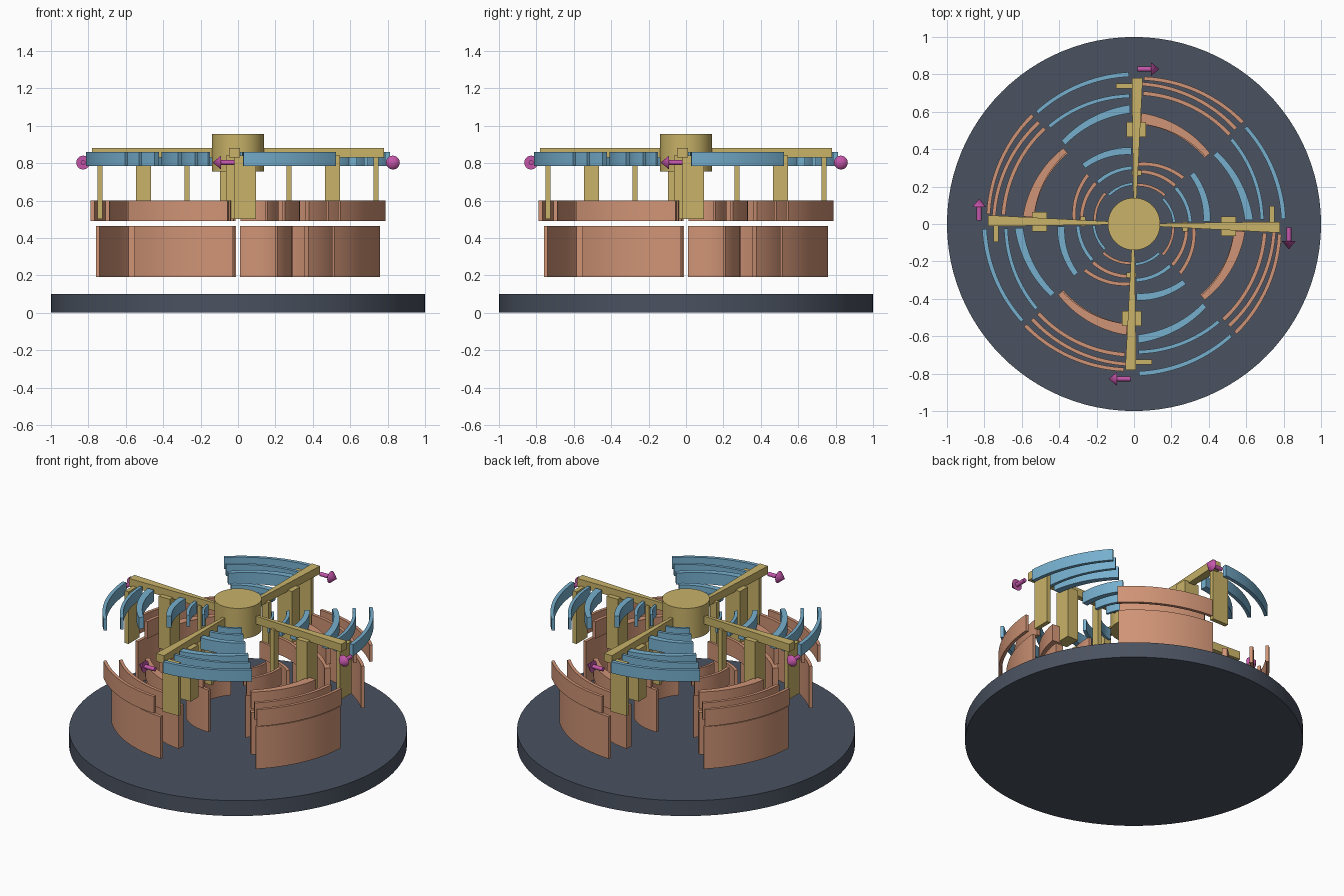
import bpy, bmesh
from math import radians, sin, cos, pi
from mathutils import Matrix

cube = bpy.data.objects.get("Cube")
if cube:
    bpy.data.objects.remove(cube, do_unlink=True)


def material(name, rgb):
    """Flat material from display values, converted to linear."""
    lin = [((c / 255 + 0.055) / 1.055) ** 2.4 for c in rgb] + [1.0]
    m = bpy.data.materials.new(name)
    m.use_nodes = True
    m.diffuse_color = lin
    m.node_tree.nodes["Principled BSDF"].inputs["Base Color"].default_value = lin
    return m


SLATE = material("slate", (74, 82, 96))
COPPER = material("copper", (208, 148, 118))
BLUE = material("sky blue", (118, 175, 206))
BRASS = material("brass", (200, 178, 104))
PINK = material("magenta", (196, 86, 170))


def finish(name, bm, mat, turn=0.0):
    bmesh.ops.recalc_face_normals(bm, faces=bm.faces[:])
    mesh = bpy.data.meshes.new(name)
    bm.to_mesh(mesh)
    bm.free()
    mesh.materials.append(mat)
    ob = bpy.data.objects.new(name, mesh)
    ob.rotation_euler.z = turn
    bpy.context.collection.objects.link(ob)
    bpy.ops.object.select_all(action="DESELECT")
    ob.select_set(True)
    bpy.context.view_layer.objects.active = ob
    bpy.ops.object.shade_smooth_by_angle(angle=radians(30))
    return ob


def prism(bm, outline, z0, z1):
    """Extrude a flat outline from z0 to z1."""
    face = bm.faces.new([bm.verts.new((x, y, z0)) for x, y in outline])
    top = bmesh.ops.extrude_face_region(bm, geom=[face])["geom"]
    verts = [v for v in top if isinstance(v, bmesh.types.BMVert)]
    bmesh.ops.translate(bm, verts=verts, vec=(0, 0, z1 - z0))


def vane(bm, r0, r1, w0, w1, a0, a1, z0, z1, steps=20):
    """Curved strip whose mid radius and width change along its sweep."""
    outer, inner = [], []
    for i in range(steps + 1):
        t = i / steps
        a = radians(a0 + (a1 - a0) * t)
        r, h = r0 + (r1 - r0) * t, (w0 + (w1 - w0) * t) / 2
        outer.append(((r + h) * cos(a), (r + h) * sin(a)))
        inner.append(((r - h) * cos(a), (r - h) * sin(a)))
    prism(bm, outer + inner[::-1], z0, z1)


def cylinder(bm, r1, r2, depth, matrix, segments):
    bmesh.ops.create_cone(bm, cap_ends=True, segments=segments, radius1=r1,
                          radius2=r2, depth=depth, matrix=matrix)


# Base disc and hub
for name, r, z0, z1, mat in (("base_disc", 1.0, 0, 0.1, SLATE),
                             ("hub", 0.14, 0.755, 0.955, BRASS)):
    bm = bmesh.new()
    cylinder(bm, r, r, z1 - z0, Matrix.Translation((0, 0, (z0 + z1) / 2)), 96)
    finish(name, bm, mat)

# Vane tiers: start radius, end radius, start width, end width
UPPER = [(.80, .79, .025, .02), (.685, .69, .02, .02), (.615, .575, .045, .03),
         (.39, .41, .04, .03), (.30, .295, .02, .02), (.215, .205, .015, .015)]
MIDDLE = [(.78, .795, .02, .02), (.70, .70, .022, .02), (.565, .54, .06, .03),
          (.32, .36, .02, .02), (.21, .225, .015, .015)]
LOWER = [(.75, .745, .02, .02), (.56, .535, .05, .035), (.28, .30, .02, .02)]
TIERS = [("upper_vanes", UPPER, 2, 41, .785, .86, BLUE),
         ("middle_vanes", MIDDLE, -4, -47, .49, .60, COPPER),
         ("lower_vanes", LOWER, -2, -47, .19, .465, COPPER)]

# Posts: radius range and sideways range
POSTS = [(.725, .752, -.02, .095), (.465, .545, -.065, .04), (.26, .287, -.04, .01)]

for k in range(4):
    turn = k * pi / 2

    for name, strips, a0, a1, z0, z1, mat in TIERS:
        bm = bmesh.new()
        for s in strips:
            vane(bm, *s, a0, a1, z0, z1)
        finish(f"{name}_{k + 1}", bm, mat, turn)

    # Tapered arm with hanging posts
    bm = bmesh.new()
    prism(bm, [(.1, -.012), (.78, -.047), (.78, .012), (.1, .003)], .83, .882)
    finish(f"arm_{k + 1}", bm, BRASS, turn)
    bm = bmesh.new()
    for x0, x1, y0, y1 in POSTS:
        prism(bm, [(x0, y0), (x1, y0), (x1, y1), (x0, y1)], .5, .84)
    finish(f"posts_{k + 1}", bm, BRASS, turn)

    # Arrow beside the arm tip, pointing along the direction of turn
    bm = bmesh.new()
    aim = Matrix.Rotation(pi / 2, 4, "X")
    cylinder(bm, .013, .013, .08, Matrix.Translation((.828, -.058, .803)) @ aim, 16)
    cylinder(bm, .037, 0, .045, Matrix.Translation((.828, -.113, .803)) @ aim, 20)
    finish(f"arrow_{k + 1}", bm, PINK, turn)
